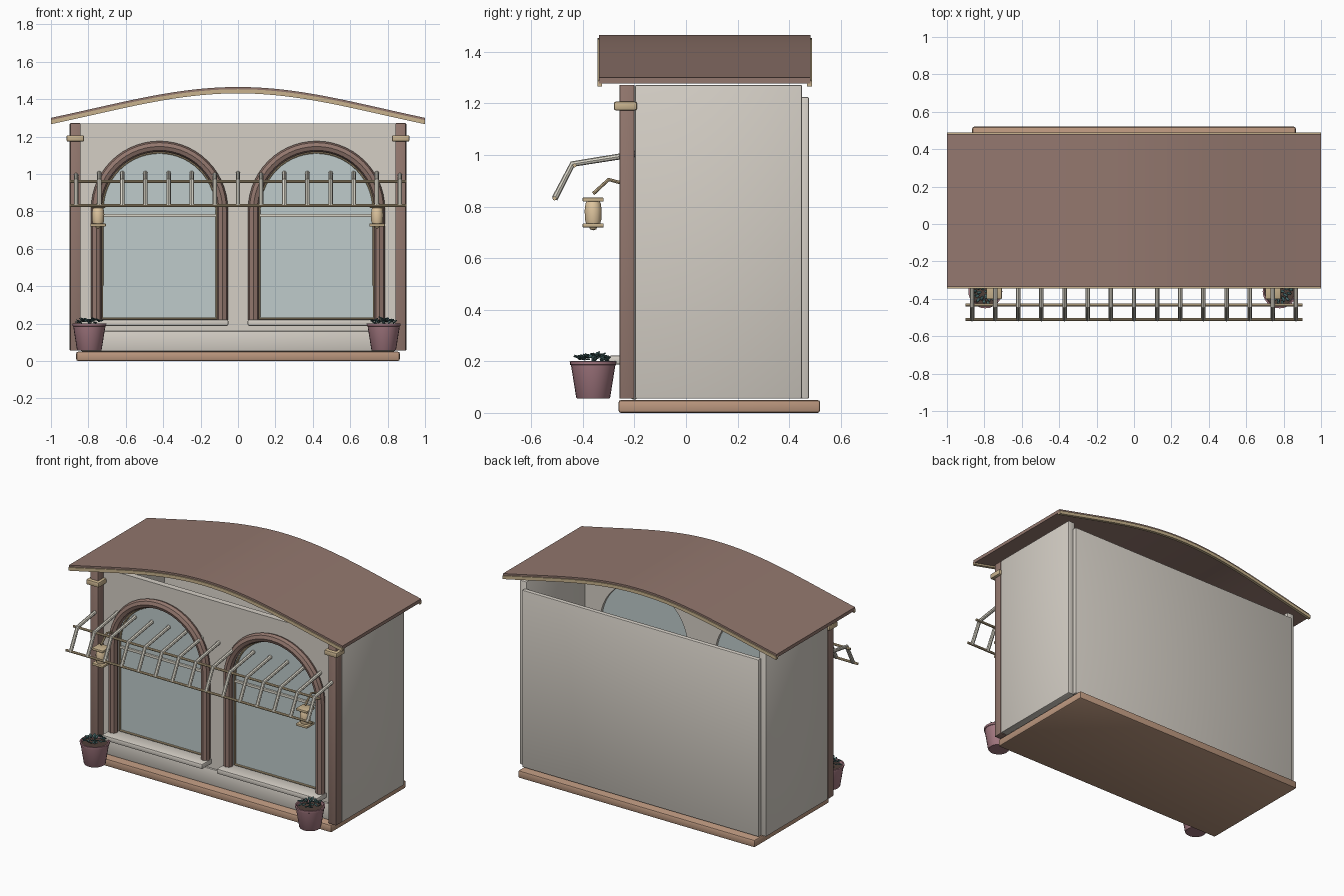
import bpy, bmesh, math, random
from mathutils import Vector, Matrix

random.seed(4)
cube = bpy.data.objects.get("Cube")
if cube:
    bpy.data.objects.remove(cube)


def material(name, r, g, b):
    m = bpy.data.materials.new(name)
    m.use_nodes = True
    m.diffuse_color = (r, g, b, 1)
    m.node_tree.nodes["Principled BSDF"].inputs["Base Color"].default_value = (r, g, b, 1)
    return m


PLASTER = material("plaster", .66, .62, .56)
BROWN = material("brown_wood", .29, .185, .155)
TAN = material("tan_wood", .5, .31, .21)
BEIGE = material("beige_trim", .58, .45, .27)
CREAM = material("cream", .7, .67, .58)
GLASS = material("glass", .52, .6, .6)
CLAY = material("pink_clay", .37, .19, .22)
SOIL = material("soil", .08, .05, .04)
LEAF = material("leaf", .06, .13, .13)
LAMP = material("lamp", .75, .57, .35)


def finish(ob, mat, smooth=True):
    ob.data.materials.clear()
    ob.data.materials.append(mat)
    bpy.ops.object.select_all(action='DESELECT')
    ob.select_set(True)
    bpy.context.view_layer.objects.active = ob
    if ob.type == 'CURVE':
        bpy.ops.object.convert(target='MESH')
        ob = bpy.context.object
    if smooth:
        bpy.ops.object.shade_smooth_by_angle(angle=math.radians(35))
    return ob


def from_bmesh(name, bm, mat, smooth=True):
    bmesh.ops.recalc_face_normals(bm, faces=bm.faces)
    me = bpy.data.meshes.new(name)
    bm.to_mesh(me)
    bm.free()
    ob = bpy.data.objects.new(name, me)
    bpy.context.collection.objects.link(ob)
    return finish(ob, mat, smooth)


def box(name, x, y, z, mat, bevel=.006):
    """Box from (min, max) pairs with softened edges."""
    bm = bmesh.new()
    bmesh.ops.create_cube(bm, size=1)
    for v in bm.verts:
        v.co = [(a + b) / 2 + c * (b - a) for (a, b), c in zip((x, y, z), v.co)]
    bmesh.ops.bevel(bm, geom=bm.edges[:], offset=bevel, segments=2, profile=.5, affect='EDGES')
    return from_bmesh(name, bm, mat)


def curve(name, splines, mat, dims='3D', cyclic=False, **settings):
    cu = bpy.data.curves.new(name, 'CURVE')
    cu.dimensions = dims
    for points in splines:
        sp = cu.splines.new('POLY')
        sp.points.add(len(points) - 1)
        for p, co in zip(sp.points, points):
            p.co = (*co, 1)
        sp.use_cyclic_u = cyclic
    for key, value in settings.items():
        setattr(cu, key, value)
    ob = bpy.data.objects.new(name, cu)
    bpy.context.collection.objects.link(ob)
    return ob


def tube(name, points, radius, mat, cyclic=False):
    ob = curve(name, [points], mat, cyclic=cyclic, bevel_depth=radius,
               bevel_resolution=2, use_fill_caps=True)
    return finish(ob, mat)


def panel(name, outlines, y0, y1, mat):
    """Upright flat panel from x-z outlines; inner outlines become holes."""
    flat = [[(x, z, 0) for x, z in o] for o in outlines]
    ob = curve(name, flat, mat, '2D', True, fill_mode='BOTH', extrude=(y1 - y0) / 2)
    ob.rotation_euler.x = math.pi / 2
    ob.location.y = (y0 + y1) / 2
    return finish(ob, mat)


def lathe(name, profile, x, y, mat, sides=24):
    bm = bmesh.new()
    vs = [bm.verts.new((r, 0, z)) for r, z in profile]
    edges = [bm.edges.new(p) for p in zip(vs, vs[1:])]
    bmesh.ops.spin(bm, geom=vs + edges, cent=(0, 0, 0), axis=(0, 0, 1),
                   angle=math.tau, steps=sides)
    bmesh.ops.remove_doubles(bm, verts=bm.verts, dist=1e-5)
    bmesh.ops.translate(bm, verts=bm.verts, vec=(x, y, 0))
    return from_bmesh(name, bm, mat)


def arch(cx, r, bottom, spring=.81, n=28):
    arc = [(cx - r * math.cos(math.pi * i / n), spring + r * math.sin(math.pi * i / n))
           for i in range(n + 1)]
    return [(cx - r, bottom)] + arc + [(cx + r, bottom)]


def roof_z(x):
    return 1.3 + .165 * (.65 * (1 - x * x) + .175 * (1 + math.cos(math.pi * x)))


def roof_strip(name, y0, y1, top, bottom, mat):
    xs = [i / 20 - 1 for i in range(41)]
    outline = [(x, roof_z(x) - top) for x in xs]
    outline += [(x, roof_z(x) - bottom) for x in reversed(xs)]
    return panel(name, [outline], y0, y1, mat)


# Base and walls
WINDOWS = {"right": -.42, "left": .42}
box("base", (-.865, .865), (-.262, .52), (0, .05), TAN, .01)
box("back_wall", (-.865, .865), (.445, .477), (.055, 1.225), PLASTER)
front = [(-.85, .055), (.85, .055), (.85, 1.27), (-.85, 1.27)]
panel("front_wall", [front] + [arch(cx, .32, .21) for cx in WINDOWS.values()],
      -.2, -.16, PLASTER)
box("plinth", (-.84, .84), (-.212, -.19), (.052, .16), PLASTER)

# Corner posts and side walls
for side, s in (("right", -1), ("left", 1)):
    def span(a, b):
        return tuple(sorted((s * a, s * b)))
    box(side + "_wall", span(.85, .9), (-.197, .45), (.055, 1.272), PLASTER)
    box(side + "_post", span(.842, .898), (-.258, -.2), (.055, 1.272), BROWN, .004)
    box(side + "_post_collar", span(.823, .917), (-.28, -.19), (1.173, 1.207), BEIGE, .008)

# Arched windows
for side, cx in WINDOWS.items():
    def path(r, bottom, y):
        return [(x, y, z) for x, z in arch(cx, r, bottom)]
    panel(side + "_glass", [arch(cx, .32, .21)], -.188, -.18, GLASS)
    tube(side + "_window_frame", path(.337, .2, -.22), .029, BROWN)
    tube(side + "_window_lining", path(.306, .228, -.195), .007, BEIGE, True)
    box(side + "_window_bar", (cx - .31, cx + .31), (-.2, -.18), (.77, .787), CREAM, .003)
    box(side + "_sill", (cx - .368, cx + .368), (-.3, -.19), (.188, .222), PLASTER, .008)

# Curved roof with edge trims
roof_strip("roof", -.337, .482, 0, .022, BROWN)
roof_strip("front_roof_trim", -.344, -.325, .012, .034, BEIGE)
roof_strip("back_roof_trim", .47, .489, .012, .034, BEIGE)

# Open awning frame
for i in range(15):
    x = (i - 7) * .1237
    tube(f"awning_rib_{i + 1}", [(x, -.19, 1.005), (x, -.44, .965), (x, -.51, .83)], .012, CREAM)
for name, y, z in (("upper", -.432, .96), ("lower", -.51, .832)):
    tube(name + "_awning_rail", [(-.9, y, z), (.9, y, z)], .008, BEIGE)

# Hanging lanterns
for side, x in (("right", -.748), ("left", .744)):
    y = -.36
    tube(side + "_lantern_arm", [(x, -.19, .875), (x, -.3, .905), (x, y, .85)], .007, BEIGE)
    lathe(side + "_lantern_body", [(0, .73), (.026, .73), (.032, .75), (.033, .785),
          (.03, .81), (.024, .825), (0, .825)], x, y, LAMP, 12)
    lathe(side + "_lantern_knob", [(0, .708), (.012, .712), (.018, .725), (0, .73)], x, y, BEIGE, 12)
    for part, z in (("foot", .719), ("cap", .819)):
        box(f"{side}_lantern_{part}", (x - .041, x + .041), (y - .041, y + .041),
            (z, z + .016), BEIGE, .004)

# Flower pots with leafy plants
for side, x in (("right", -.795), ("left", .779)):
    y = -.36
    lathe(side + "_pot", [(0, .055), (.062, .055), (.066, .06), (.086, .185), (.09, .187),
          (.091, .2), (.082, .201), (.077, .182), (.068, .14), (0, .14)], x, y, CLAY)
    lathe(side + "_pot_soil", [(0, .185), (.078, .185)], x, y, SOIL)
    bm = bmesh.new()
    for i in range(26):
        turn = i * 2.4
        dist = .012 + .055 * math.sqrt(i / 26)
        place = Vector((x + dist * math.cos(turn), y + dist * math.sin(turn),
                        .232 - dist * .3 + random.uniform(-.008, .006)))
        tilt = Matrix.Rotation(turn, 4, 'Z') @ Matrix.Rotation(random.uniform(-.7, .5), 4, 'Y')
        bmesh.ops.create_icosphere(bm, subdivisions=1, radius=1, matrix=Matrix.Translation(place)
                                   @ tilt @ Matrix.Diagonal((.017, .009, .004, 1)))
    from_bmesh(side + "_plant", bm, LEAF, False)
    tube(side + "_plant_stem", [(x, y, .18), (x, y, .225)], .006, LEAF)
